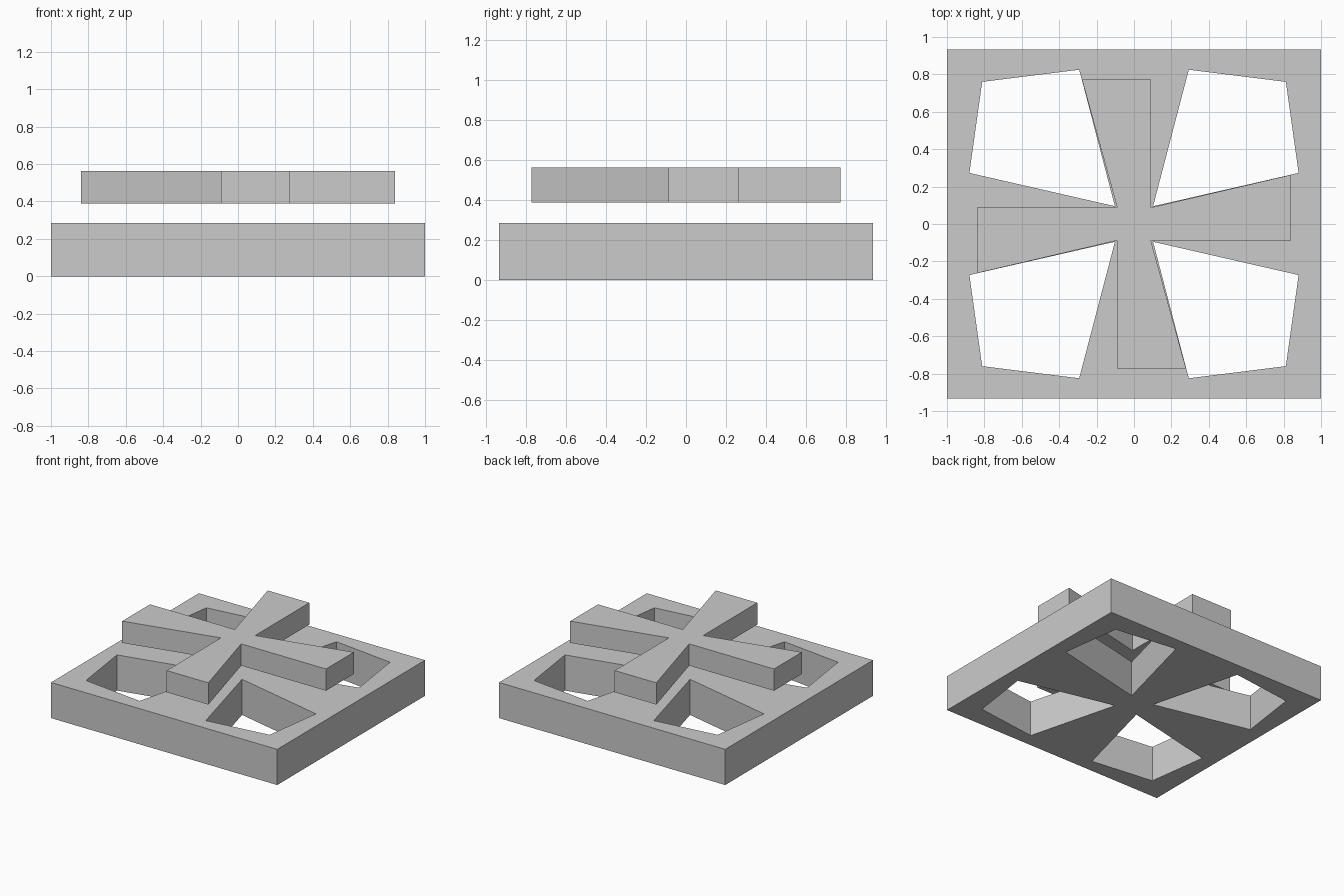
import bpy, bmesh

if "Cube" in bpy.data.objects:
    bpy.data.objects.remove(bpy.data.objects["Cube"])


def plate(name, loops, z0, z1):
    """Solid flat plate from an outline plus optional hole loops."""
    bm = bmesh.new()
    edges = []
    for loop in loops:
        vs = [bm.verts.new((x, y, z0)) for x, y in loop]
        edges += [bm.edges.new((vs[i - 1], vs[i])) for i in range(len(vs))]
    bmesh.ops.triangle_fill(bm, edges=edges, use_beauty=True, use_dissolve=False)
    ext = bmesh.ops.extrude_face_region(bm, geom=bm.faces[:], use_keep_orig=True)
    top = [g for g in ext["geom"] if isinstance(g, bmesh.types.BMVert)]
    bmesh.ops.translate(bm, verts=top, vec=(0, 0, z1 - z0))
    bmesh.ops.recalc_face_normals(bm, faces=bm.faces[:])
    mesh = bpy.data.meshes.new(name)
    bm.to_mesh(mesh)
    bm.free()
    obj = bpy.data.objects.new(name, mesh)
    bpy.context.collection.objects.link(obj)
    return obj


# Square base pierced by four mirrored kite-shaped openings
outline = [(-1, -0.933), (1, -0.933), (1, 0.933), (-1, 0.933)]
opening = [(0.102, 0.095), (0.88, 0.273), (0.812, 0.76), (0.293, 0.825)]
holes = [[(sx * x, sy * y) for x, y in opening]
         for sx in (1, -1) for sy in (1, -1)]
plate("pierced_base", [outline] + holes, 0, 0.285)

# Pinwheel of four one-sided flaring arms, with half-turn symmetry
half = [(0.09, -0.088), (0.84, -0.088), (0.84, 0.263),
        (0.09, 0.09), (0.087, 0.772), (-0.278, 0.772)]
rotor = half + [(-x, -y) for x, y in half]
# Inner corners follow the hub square
rotor[3] = (0.09, 0.088)
rotor[9] = (-0.09, -0.088)
rotor[4] = (0.09, 0.772)
rotor[10] = (-0.09, -0.772)
rotor[0] = (0.09, -0.088)
plate("pinwheel_rotor", [rotor], 0.388, 0.562)
